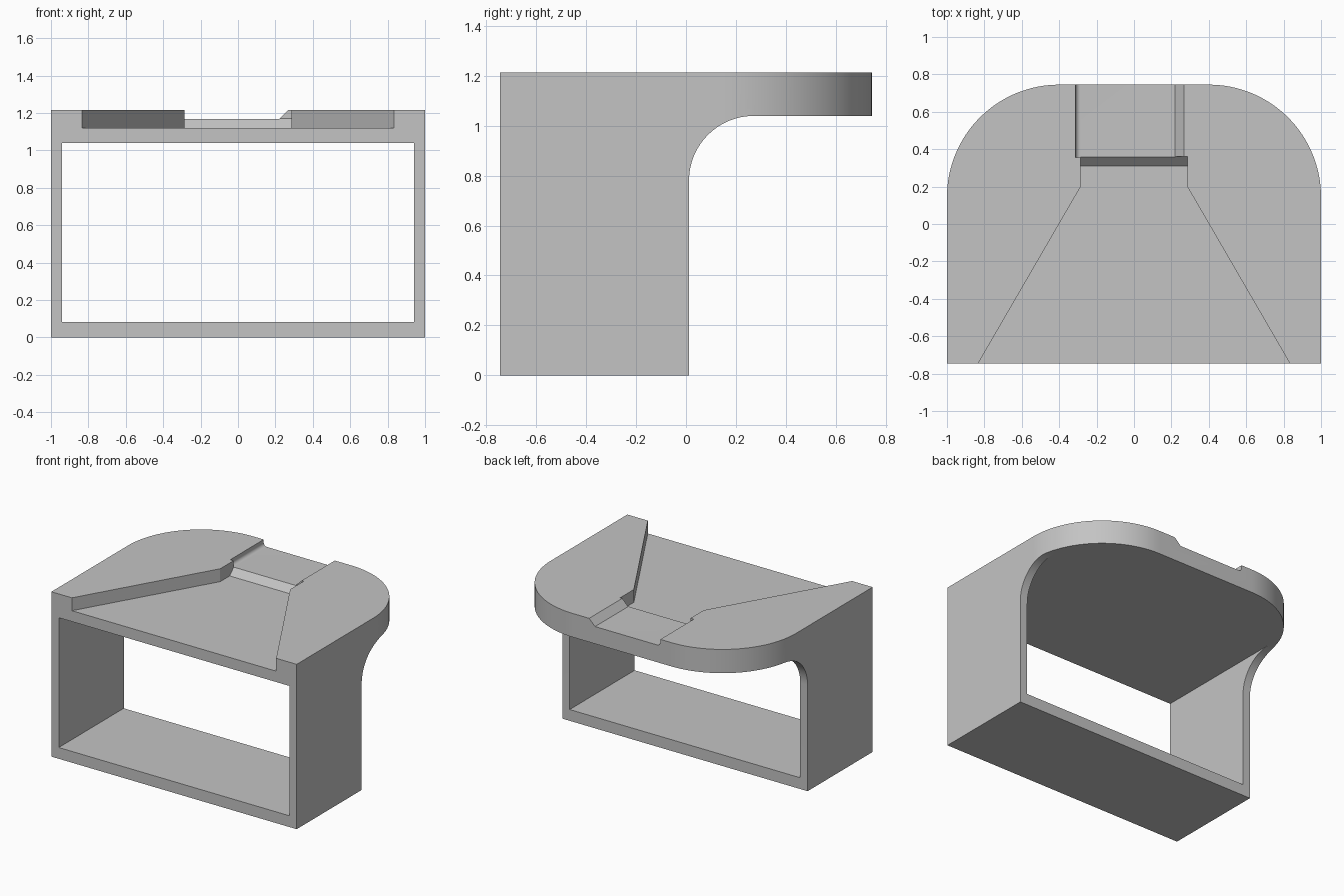
import bpy
import bmesh
import math

if "Cube" in bpy.data.objects:
    bpy.data.objects.remove(bpy.data.objects["Cube"], do_unlink=True)

gray = bpy.data.materials.new("plain_gray")
gray.use_nodes = True
gray.diffuse_color = (0.55, 0.55, 0.55, 1)
gray.node_tree.nodes["Principled BSDF"].inputs["Base Color"].default_value = gray.diffuse_color

HALF_DEPTH = 0.745
TOP = 1.215
UNDERSIDE = 1.04


def arc(cx, cy, r, start, end, steps):
    """Points along a circular arc, angles in degrees."""
    angles = [math.radians(start + (end - start) * i / steps) for i in range(steps + 1)]
    return [(cx + r * math.cos(a), cy + r * math.sin(a)) for a in angles]


def prism(name, outline, axis, low, high):
    """Extrude a 2D outline along one axis."""
    place = {"x": lambda a, b, t: (t, a, b),
             "y": lambda a, b, t: (a, t, b),
             "z": lambda a, b, t: (a, b, t)}[axis]
    bm = bmesh.new()
    base = bm.faces.new([bm.verts.new(place(a, b, low)) for a, b in outline])
    extruded = bmesh.ops.extrude_face_region(bm, geom=[base])
    verts = [v for v in extruded["geom"] if isinstance(v, bmesh.types.BMVert)]
    bmesh.ops.translate(bm, vec=place(0, 0, high - low), verts=verts)
    bmesh.ops.recalc_face_normals(bm, faces=bm.faces)
    mesh = bpy.data.meshes.new(name)
    bm.to_mesh(mesh)
    bm.free()
    mesh.materials.append(gray)
    obj = bpy.data.objects.new(name, mesh)
    bpy.context.collection.objects.link(obj)
    return obj


def cut(target, cutter):
    """Subtract the cutter, then discard it."""
    cutter.hide_render = True
    mod = target.modifiers.new("cut", "BOOLEAN")
    mod.operation = "DIFFERENCE"
    mod.solver = "EXACT"
    mod.object = cutter
    bpy.context.view_layer.objects.active = target
    bpy.ops.object.modifier_apply(modifier=mod.name)
    bpy.data.objects.remove(cutter, do_unlink=True)


# Solid block with two rounded rear corners
R = 0.6
rear = HALF_DEPTH - R
plan = [(-1, -HALF_DEPTH), (1, -HALF_DEPTH)]
plan += arc(1 - R, rear, R, 0, 90, 32) + arc(R - 1, rear, R, 90, 180, 32)
body = prism("bracket_body", plan, "z", 0, TOP)

# Space below the rear overhang, with a filleted inner corner
F = 0.26
under = [(1, -0.1), (1, UNDERSIDE)]
under += arc(0.012 + F, UNDERSIDE - F, F, 90, 180, 24) + [(0.012, -0.1)]
cut(body, prism("overhang_cutter", under, "x", -1.2, 1.2))

# Rectangular window through the frame
window = [(-0.94, 0.083), (0.94, 0.083), (0.94, UNDERSIDE), (-0.94, UNDERSIDE)]
cut(body, prism("window_cutter", window, "y", -1, 1))

# Funnel-shaped recess in the top
NECK = 0.285
slope = (0.833 - NECK) / (HALF_DEPTH + 0.2)
wide = 0.833 + slope * 0.1
funnel = [(-wide, -HALF_DEPTH - 0.1), (wide, -HALF_DEPTH - 0.1),
          (NECK, 0.2), (NECK, 0.31), (-NECK, 0.31), (-NECK, 0.2)]
cut(body, prism("funnel_cutter", funnel, "z", 1.12, 1.4))

# Ramp from the recess up to the rear channel
ramp = [(0.25, 1.12), (0.31, 1.12), (0.36, 1.17), (0.36, 1.4), (0.25, 1.4)]
cut(body, prism("ramp_cutter", ramp, "x", -NECK, NECK))

# Rear channel: small concave fillet on one side, bevel on the other
channel = [(-0.312, 1.4)] + arc(-0.287, 1.192, 0.025, 180, 270, 8)
channel += [(0.22, 1.167), (0.268, TOP), (0.268, 1.4)]
cut(body, prism("channel_cutter", channel, "y", 0.355, 1))

# Smooth curved walls, keep hard edges
bpy.ops.object.select_all(action="DESELECT")
body.select_set(True)
bpy.context.view_layer.objects.active = body
bpy.ops.object.shade_smooth_by_angle(angle=math.radians(25))
